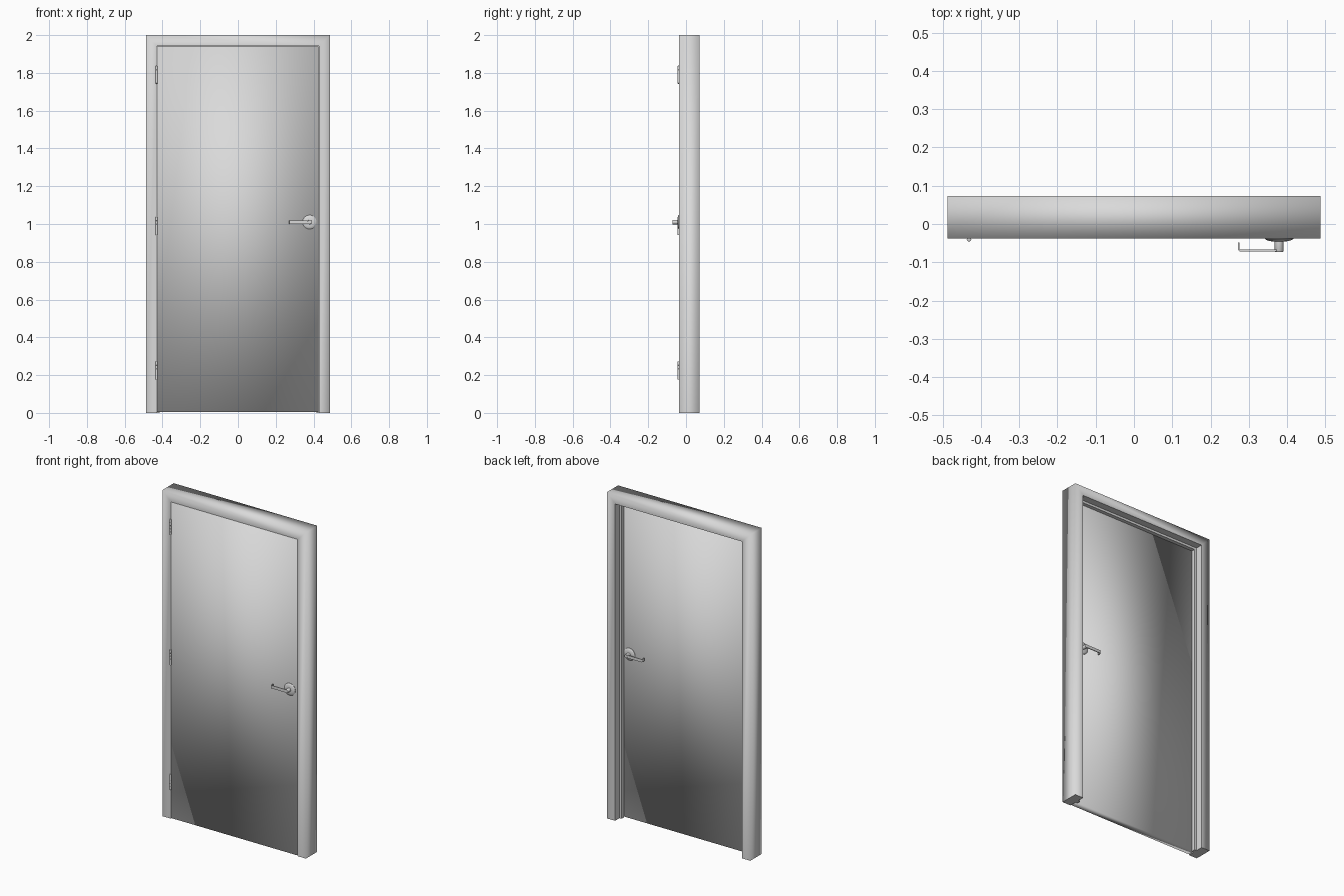
import bpy, bmesh, math
from mathutils import Matrix, Vector

cube = bpy.data.objects.get("Cube")
if cube:
    bpy.data.objects.remove(cube, do_unlink=True)

grey = bpy.data.materials.new("painted grey")
grey.use_nodes = True
grey.diffuse_color = (0.7, 0.7, 0.7, 1)
grey.node_tree.nodes["Principled BSDF"].inputs["Base Color"].default_value = (0.7, 0.7, 0.7, 1)

W, H = 0.487, 2.0            # half width and height of the frame
FRONT, BACK = -0.0375, 0.0725
FACE, STOP = 0.057, 0.071    # depth of frame face and of door stop
DOOR_FRONT, DOOR_BACK = -0.037, 0.005


def finish(name, bm, angle=None):
    """Turn a bmesh into a grey object; smooth by angle if one is given."""
    bmesh.ops.recalc_face_normals(bm, faces=bm.faces[:])
    mesh = bpy.data.meshes.new(name)
    bm.to_mesh(mesh)
    bm.free()
    mesh.materials.append(grey)
    obj = bpy.data.objects.new(name, mesh)
    bpy.context.collection.objects.link(obj)
    if angle:
        bpy.ops.object.select_all(action="DESELECT")
        obj.select_set(True)
        bpy.context.view_layer.objects.active = obj
        bpy.ops.object.shade_smooth_by_angle(angle=math.radians(angle))
    return obj


def add_box(bm, lo, hi):
    lo, hi = Vector(lo), Vector(hi)
    mat = Matrix.Translation((lo + hi) / 2) @ Matrix.Diagonal((*(hi - lo), 1))
    return bmesh.ops.create_cube(bm, size=1, matrix=mat)["verts"]


def add_lathe(bm, centre, profile, axis, segments=32):
    """Spin (radius, distance) points round an axis and cap both ends."""
    turn = Vector((0, 0, 1)).rotation_difference(Vector(axis)).to_matrix()
    rings = []
    for r, d in profile:
        rings.append([bm.verts.new(Vector(centre) + turn @ Vector(
            (r * math.cos(a), r * math.sin(a), d)))
            for a in (2 * math.pi * i / segments for i in range(segments))])
    for a, b in zip(rings, rings[1:]):
        for i in range(segments):
            j = (i + 1) % segments
            bm.faces.new((a[i], a[j], b[j], b[i]))
    bm.faces.new(rings[0])
    bm.faces.new(rings[-1])


# Door frame: double-rabbet section swept up, across and down with mitres
section = [(0, FRONT), (FACE, FRONT), (FACE, 0.006), (STOP, 0.006),
           (STOP, 0.029), (FACE, 0.029), (FACE, BACK), (0, BACK)]
bm = bmesh.new()
stations = [[bm.verts.new((side * (W - d), y, H - d if top else 0)) for d, y in section]
            for side, top in ((-1, 0), (-1, 1), (1, 1), (1, 0))]
n = len(section)
for a, b in zip(stations, stations[1:]):
    for i in range(n):
        j = (i + 1) % n
        bm.faces.new((a[i], a[j], b[j], b[i]))
ends = [bm.faces.new(stations[0]), bm.faces.new(stations[-1])]
for f in bm.faces:
    f.smooth = True
for f in ends:
    for e in f.edges:
        e.smooth = False
for a, b in zip(stations, stations[1:]):
    for i in range(1, n - 1):
        bm.edges.get((a[i], b[i])).smooth = False
# mitre lines on the inner faces stay crisp
for s in stations[1:3]:
    for i in range(1, n - 2):
        bm.edges.get((s[i], s[i + 1])).smooth = False
finish("door_frame", bm)

# Door leaf, softly shaded like the frame's outer edges
bm = bmesh.new()
add_box(bm, (-0.428, DOOR_FRONT, 0.004), (0.425, DOOR_BACK, 1.941))
for f in bm.faces:
    f.smooth = True
finish("door_leaf", bm)

# Hinges: five-knuckle barrel with tips, and a leaf plate in the gap
for label, z in (("bottom", 0.225), ("middle", 0.99), ("top", 1.79)):
    bm = bmesh.new()
    r, half = 0.006, 0.045
    step = 2 * half / 5
    for k in range(5):
        z0 = z - half + k * step
        add_lathe(bm, (-0.431, -0.0395, z0),
                  [(r * 0.9, 0), (r, 0.0006), (r, step - 0.0006), (r * 0.9, step)],
                  (0, 0, 1), 16)
    for s in (-1, 1):
        add_lathe(bm, (-0.431, -0.0395, z + s * half),
                  [(r * 0.8, 0), (r * 0.8, 0.002), (r * 0.4, 0.003)], (0, 0, s), 16)
    add_box(bm, (-0.4298, -0.0385, z - half), (-0.4282, 0.003, z + half))
    finish(label + "_hinge", bm, 35)

# Lever handles on both sides of the door
HX, HZ = 0.379, 1.01
for label, y0, s in (("front", DOOR_FRONT, -1), ("back", DOOR_BACK, 1)):
    out = (0, s, 0)
    # domed rose
    bm = bmesh.new()
    add_lathe(bm, (HX, y0, HZ), [(0.037, 0), (0.037, 0.002), (0.033, 0.005),
                                 (0.025, 0.0075), (0.013, 0.009)], out)
    finish(label + "_rose", bm, 40)
    # neck
    bm = bmesh.new()
    add_lathe(bm, (HX, y0, HZ), [(0.0115, 0.006), (0.0115, 0.034), (0.0105, 0.0355)], out)
    finish(label + "_neck", bm, 40)
    # flat bar with a rounded bend returning towards the door
    bm = bmesh.new()
    tip, t, far, bend = 0.271, 0.0045, 0.0345, 0.007
    arc = [math.pi / 2 * i / 5 for i in range(6)]
    cx, cd = tip + bend, far - bend
    outer = [(cx - bend * math.cos(a), cd + bend * math.sin(a)) for a in arc]
    inner = [(cx - (bend - t) * math.cos(a), cd + (bend - t) * math.sin(a)) for a in arc]
    outline = ([(tip, 0.011)] + outer + [(HX, far), (HX, far - t)]
               + inner[::-1] + [(tip + t, 0.011)])
    face = bm.faces.new([bm.verts.new((x, y0 + s * d, HZ - 0.009)) for x, d in outline])
    grown = bmesh.ops.extrude_face_region(bm, geom=[face])["geom"]
    bmesh.ops.translate(bm, vec=(0, 0, 0.018),
                        verts=[v for v in grown if isinstance(v, bmesh.types.BMVert)])
    finish(label + "_lever", bm, 35)
